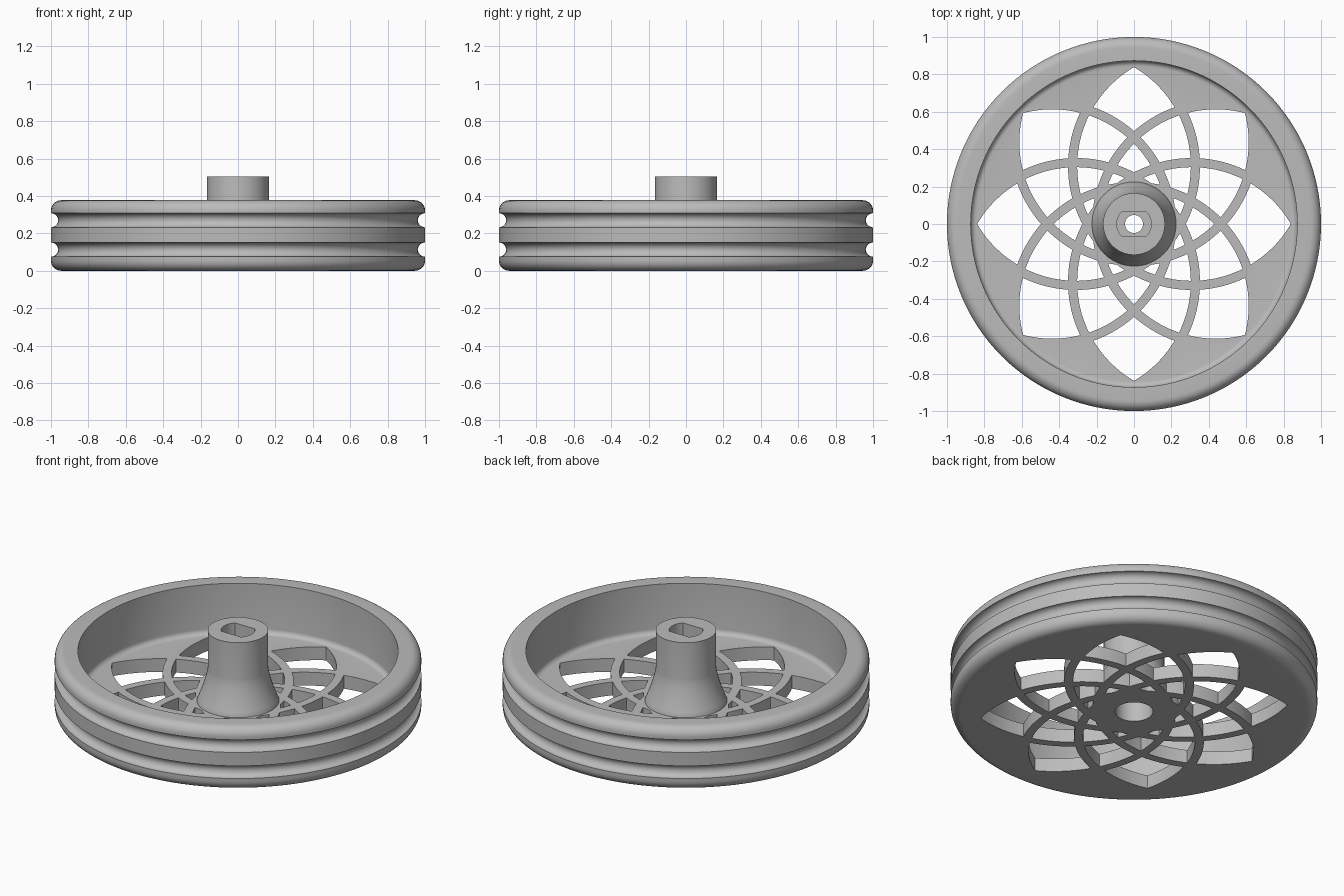
import bpy
import bmesh
from math import sin, cos, pi, sqrt, radians

old = bpy.data.objects.get("Cube")
if old:
    bpy.data.objects.remove(old, do_unlink=True)

grey = bpy.data.materials.new("light_grey")
grey.use_nodes = True
grey.diffuse_color = (0.5, 0.5, 0.5, 1)
grey.node_tree.nodes["Principled BSDF"].inputs["Base Color"].default_value = (0.5, 0.5, 0.5, 1)

SEGMENTS = 128
FLOOR = 0.08
HUB_BASE = 0.225


def make_object(name, bm):
    bmesh.ops.recalc_face_normals(bm, faces=bm.faces[:])
    mesh = bpy.data.meshes.new(name)
    bm.to_mesh(mesh)
    bm.free()
    mesh.materials.append(grey)
    obj = bpy.data.objects.new(name, mesh)
    bpy.context.collection.objects.link(obj)
    return obj


def lathe(name, profile):
    """Spin a closed (radius, height) profile around z."""
    bm = bmesh.new()
    rings = []
    for i in range(SEGMENTS):
        a = 2 * pi * i / SEGMENTS
        rings.append([bm.verts.new((r * cos(a), r * sin(a), z)) for r, z in profile])
    n = len(profile)
    for i in range(SEGMENTS):
        p, q = rings[i], rings[(i + 1) % SEGMENTS]
        for j in range(n):
            k = (j + 1) % n
            bm.faces.new((p[j], q[j], q[k], p[k]))
    return make_object(name, bm)


def prism(bm, outline, z0, z1):
    low = [bm.verts.new((x, y, z0)) for x, y in outline]
    high = [bm.verts.new((x, y, z1)) for x, y in outline]
    bm.faces.new(low[::-1])
    bm.faces.new(high)
    for i in range(len(outline)):
        j = (i + 1) % len(outline)
        bm.faces.new((low[i], low[j], high[j], high[i]))


def arc(cx, cz, radius, start, end, steps=8):
    angles = [radians(start + (end - start) * i / steps) for i in range(steps + 1)]
    return [(cx + radius * cos(a), cz + radius * sin(a)) for a in angles]


def finish(obj, cutter):
    mod = obj.modifiers.new("cut", 'BOOLEAN')
    mod.operation = 'DIFFERENCE'
    mod.solver = 'EXACT'
    mod.object = cutter
    bpy.ops.object.select_all(action='DESELECT')
    bpy.context.view_layer.objects.active = obj
    obj.select_set(True)
    bpy.ops.object.modifier_apply(modifier=mod.name)
    bpy.data.objects.remove(cutter, do_unlink=True)
    bpy.ops.object.shade_smooth_by_angle(angle=radians(30))


# Rim with two belt grooves, joined to the flat web by an inner fillet
TOP, ROUND, GROOVE = 0.377, 0.055, 0.038
rim_profile = [(HUB_BASE, 0)]
rim_profile += arc(1 - ROUND, ROUND, ROUND, -90, 0)
for height in (0.113, 0.27):
    rim_profile += arc(1, height, GROOVE, 270, 90, 12)
rim_profile += arc(1 - ROUND, TOP - ROUND, ROUND, 0, 90)
rim_profile += [(0.873, TOP)]
rim_profile += arc(0.873 - 0.03, FLOOR + 0.03, 0.03, 0, -90, 6)
rim_profile += [(HUB_BASE, FLOOR)]
rim = lathe("rim_and_web", rim_profile)

# Rosette openings: the gaps between eight overlapping ring-shaped ribs
OFFSET, INNER, OUTER = 0.4375, 0.613, 0.662


def edge(radius, angle):
    """Distance from the wheel centre to a rib circle at an angle off its axis."""
    return OFFSET * cos(angle) + sqrt(radius ** 2 - (OFFSET * sin(angle)) ** 2)


def opening(start):
    """Half-width angle of one kite-shaped opening, with its two edge functions."""
    def upper(f):
        return edge(INNER, start + abs(f))

    def lower(f):
        return edge(OUTER, start + pi / 4 - abs(f))
    a, b = 0, pi / 8
    for _ in range(40):
        m = (a + b) / 2
        a, b = (m, b) if upper(m) > lower(m) else (a, m)
    return a, upper, lower


bm = bmesh.new()
STEPS = 10
for row in range(4):
    half, upper, lower = opening(pi / 4 + row * pi / 8)
    sweep = [half * i / STEPS for i in range(-STEPS, STEPS + 1)]
    for k in range(8):
        axis = k * pi / 4 + (row % 2) * pi / 8
        polar = [(lower(f), f) for f in sweep] + [(upper(f), f) for f in sweep[-2:0:-1]]
        prism(bm, [(r * cos(axis + f), r * sin(axis + f)) for r, f in polar], -0.1, 0.2)
finish(rim, make_object("opening_cutter", bm))

# Hub with flared foot, bottom counterbore and through hole
HUB, HUB_TOP = 0.165, 0.503
hub_profile = [(0.103, 0), (HUB_BASE, 0), (HUB_BASE, FLOOR)]
for i in range(1, 9):
    t = i / 8
    hub_profile.append((HUB + (HUB_BASE - HUB) * (1 - t) ** 1.4, FLOOR + 0.2 * t))
hub_profile += [(HUB, HUB_TOP), (0.048, HUB_TOP), (0.048, 0.15), (0.103, 0.15)]
hub = lathe("hub", hub_profile)

# Double-flat shaft socket in the hub top
bm = bmesh.new()
socket = [(0.092 * cos(2 * pi * i / 64), 0.092 * sin(2 * pi * i / 64)) for i in range(64)]
prism(bm, [(x, max(-0.065, min(0.065, y))) for x, y in socket], 0.3, 0.6)
finish(hub, make_object("socket_cutter", bm))
